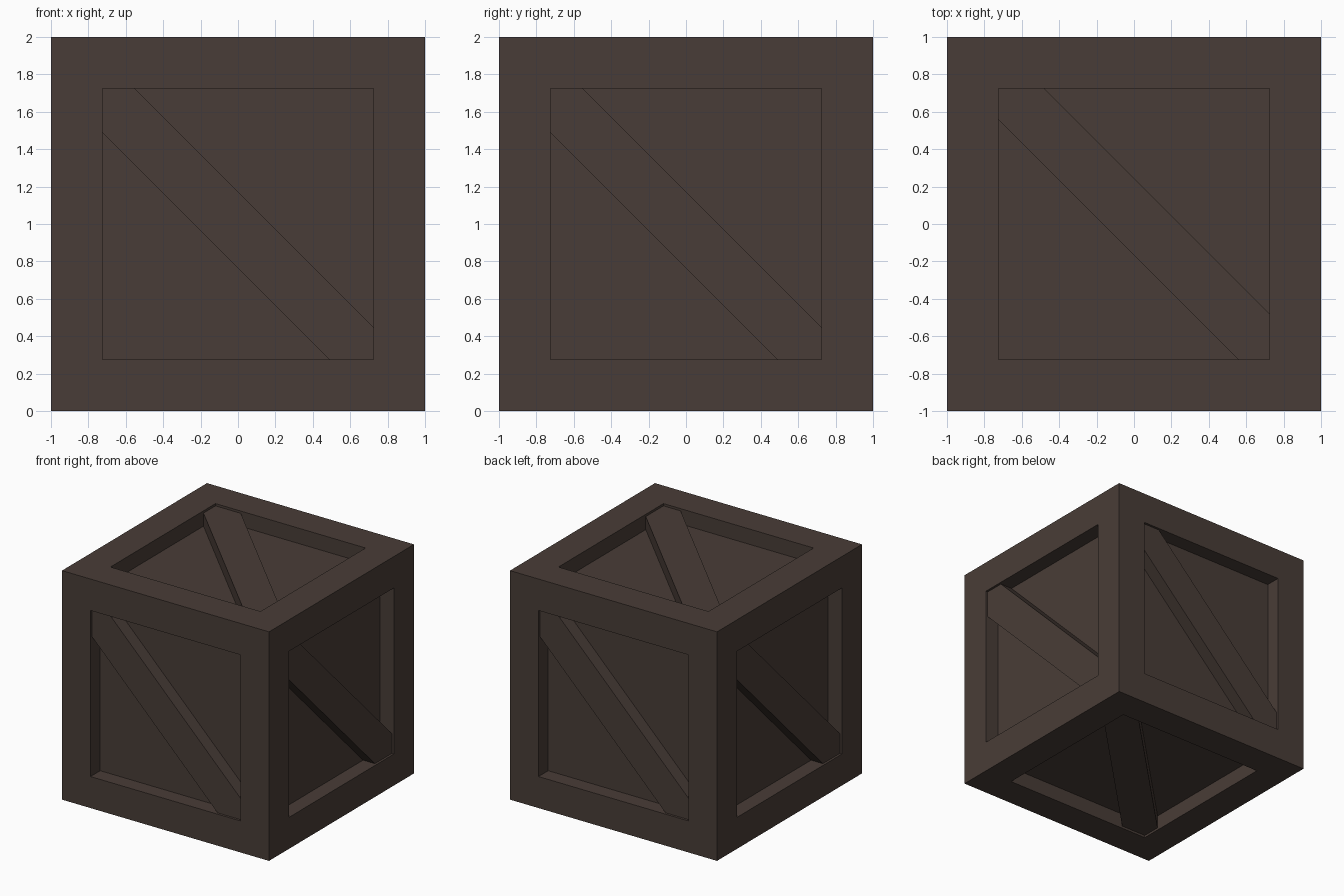
import bpy, bmesh, math
from mathutils import Matrix, Vector

if "Cube" in bpy.data.objects:
    bpy.data.objects.remove(bpy.data.objects["Cube"])

HALF = 1.0       # half size of the crate
OPEN = 0.725     # half size of each panel opening
PANEL = 0.866    # distance of the recessed panels from the centre
BRACE = 0.98     # distance of the brace tops from the centre

wood = bpy.data.materials.new("dark brown wood")
wood.diffuse_color = (0.066, 0.046, 0.038, 1)
wood.use_nodes = True
wood.node_tree.nodes["Principled BSDF"].inputs["Base Color"].default_value = wood.diffuse_color


def finish(name, bm):
    me = bpy.data.meshes.new(name)
    bm.to_mesh(me)
    bm.free()
    me.materials.append(wood)
    ob = bpy.data.objects.new(name, me)
    ob.location.z = HALF
    bpy.context.collection.objects.link(ob)
    return ob


# Crate body: each side of a cube is inset, then its panel is extruded inwards
bm = bmesh.new()
bmesh.ops.create_cube(bm, size=2 * HALF)
bm.normal_update()
sides = bm.faces[:]
bmesh.ops.inset_individual(bm, faces=sides, thickness=HALF - OPEN, use_even_offset=True)
bm.normal_update()
for f in sides:
    inward = -f.normal * (HALF - PANEL)
    panel = bmesh.ops.extrude_face_region(bm, geom=[f])["geom"]
    bmesh.ops.translate(bm, verts=[g for g in panel if isinstance(g, bmesh.types.BMVert)],
                        vec=inward)
    if f.is_valid:
        bm.faces.remove(f)
bmesh.ops.recalc_face_normals(bm, faces=bm.faces[:])
finish("crate_body", bm)


# Diagonal brace, upper left to lower right, clipped by the square opening.
# lo and hi bound the sum u + v across the plank.
def brace(name, rot, lo, hi):
    a = OPEN
    outline = [(-a, a), (hi - a, a), (a, hi - a), (a, -a), (lo + a, -a), (-a, lo + a)]
    bm = bmesh.new()
    base = bm.faces.new([bm.verts.new((u, v, PANEL)) for u, v in outline])
    top = bmesh.ops.extrude_face_region(bm, geom=[base], use_keep_orig=True)["geom"]
    bmesh.ops.translate(bm, verts=[g for g in top if isinstance(g, bmesh.types.BMVert)],
                        vec=Vector((0, 0, BRACE - PANEL)))
    bmesh.ops.recalc_face_normals(bm, faces=bm.faces[:])
    bm.transform(rot)
    finish(name, bm)


# Four upright sides share one brace, turned about the vertical axis
stand = Matrix.Rotation(math.pi / 2, 4, 'X')
for i, side in enumerate(("front", "right", "back", "left")):
    turn = Matrix.Rotation(i * math.pi / 2, 4, 'Z')
    brace(side + "_brace", turn @ stand, -0.236, 0.172)

# Top and bottom braces
brace("top_brace", Matrix.Identity(4), -0.166, 0.245)
brace("bottom_brace", Matrix.Rotation(math.pi, 4, 'X'), -0.166, 0.245)
